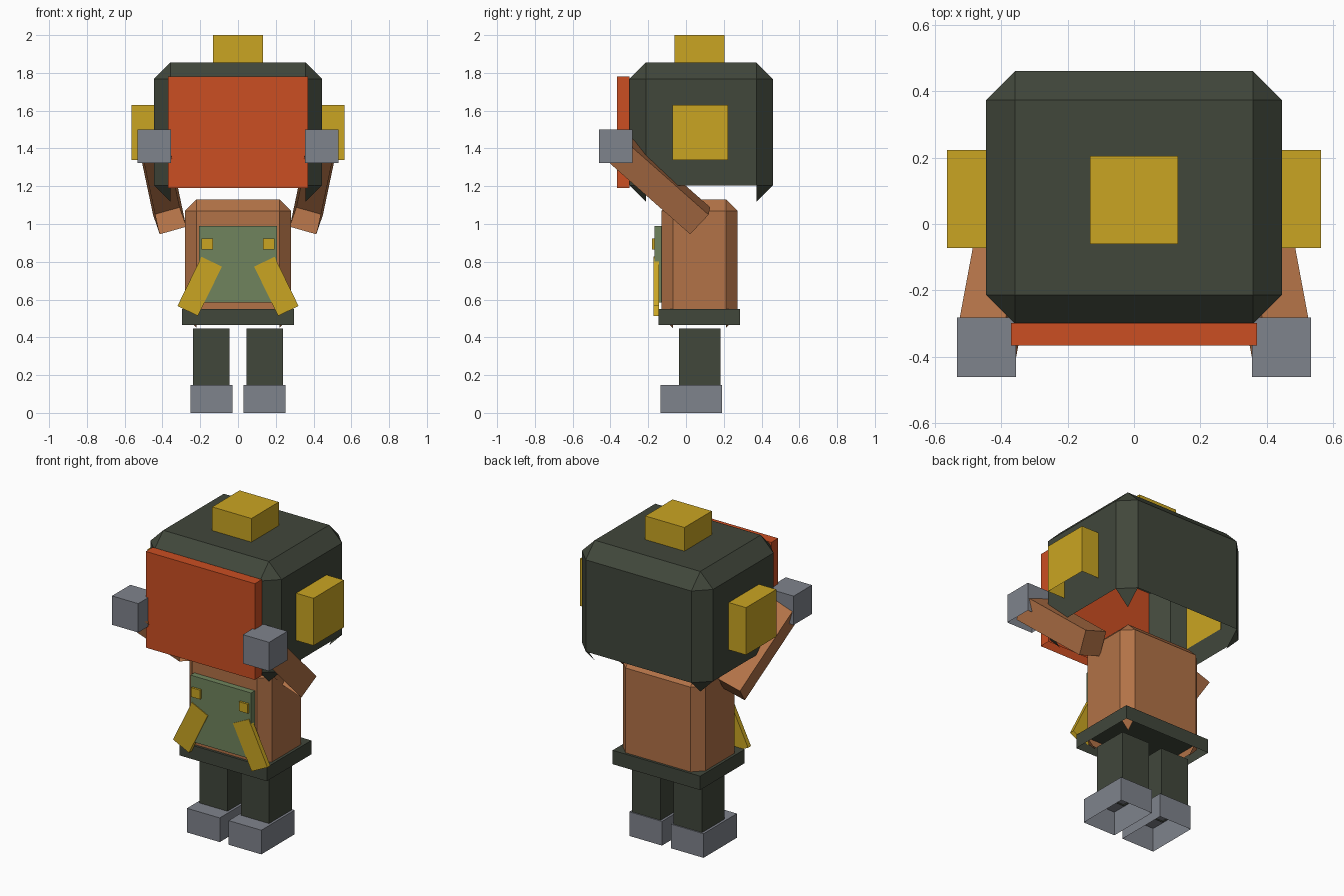
import bpy
import bmesh
from math import radians
from mathutils import Matrix, Vector

if "Cube" in bpy.data.objects:
    bpy.data.objects.remove(bpy.data.objects["Cube"])


def make_material(name, srgb):
    linear = [((c / 255 + 0.055) / 1.055) ** 2.4 for c in srgb]
    mat = bpy.data.materials.new(name)
    mat.use_nodes = True
    mat.diffuse_color = (*linear, 1)
    bsdf = mat.node_tree.nodes["Principled BSDF"]
    bsdf.inputs["Base Color"].default_value = (*linear, 1)
    bsdf.inputs["Roughness"].default_value = 0.8
    return mat


dark_green = make_material("dark green", (65, 71, 59))
sage = make_material("sage green", (112, 132, 93))
brown = make_material("warm brown", (178, 114, 71))
grey = make_material("steel grey", (127, 131, 140))
gold = make_material("gold", (202, 165, 34))
orange = make_material("burnt orange", (203, 78, 34))


def block(name, mat, size, frame, chamfer=0, open_front=False):
    """Box shell without its underside, optionally chamfered, placed by frame."""
    bm = bmesh.new()
    bmesh.ops.create_cube(bm, size=1)
    bmesh.ops.scale(bm, vec=size, verts=bm.verts)
    if chamfer:
        bmesh.ops.bevel(bm, geom=bm.edges[:], offset=chamfer, segments=1,
                        affect='EDGES', profile=0.5)
    bm.normal_update()
    # The underside and its sloped rims are open; corner points remain
    gone = [f for f in bm.faces if f.normal.z < -0.65
            or (open_front and f.normal.y < -0.9)]
    bmesh.ops.delete(bm, geom=gone, context='FACES')
    bm.transform(frame)
    if frame.determinant() < 0:
        bmesh.ops.reverse_faces(bm, faces=bm.faces[:])
    bm.normal_update()
    mesh = bpy.data.meshes.new(name)
    bm.to_mesh(mesh)
    bm.free()
    mesh.materials.append(mat)
    obj = bpy.data.objects.new(name, mesh)
    bpy.context.collection.objects.link(obj)
    return obj


def span(name, mat, x, y, z, mirror=Matrix(), **options):
    """Axis-aligned block given by its ranges."""
    size = [b - a for a, b in (x, y, z)]
    middle = Vector([(a + b) / 2 for a, b in (x, y, z)])
    return block(name, mat, size, mirror @ Matrix.Translation(middle), **options)


# Head, face plate and top block
span("head", dark_green, (-0.445, 0.445), (-0.30, 0.46), (1.118, 1.855),
     chamfer=0.087, open_front=True)
span("face_plate", orange, (-0.37, 0.37), (-0.365, -0.298), (1.19, 1.78))
span("top_block", gold, (-0.133, 0.133), (-0.06, 0.205), (1.85, 2.0))

# Body, belt and bib
span("torso", brown, (-0.28, 0.28), (-0.13, 0.272), (0.45, 1.13), chamfer=0.06)
span("belt", dark_green, (-0.297, 0.297), (-0.145, 0.287), (0.465, 0.55))
span("bib", sage, (-0.206, 0.206), (-0.167, -0.13), (0.585, 0.99))

for side, s in (("left", 1), ("right", -1)):
    flip = Matrix.Diagonal((s, 1, 1, 1))

    # Ears, hands, legs, feet and bib buttons
    span(side + "_ear", gold, (0.44, 0.563), (-0.072, 0.222), (1.34, 1.63), flip)
    span(side + "_hand", grey, (0.355, 0.533), (-0.46, -0.282), (1.323, 1.5), flip)
    span(side + "_leg", dark_green, (0.045, 0.237), (-0.037, 0.183), (0.14, 0.447), flip)
    span(side + "_foot", grey, (0.03, 0.252), (-0.134, 0.19), (0, 0.148), flip)
    span(side + "_button", gold, (0.132, 0.192), (-0.18, -0.16), (0.865, 0.922), flip)

    # Strap hanging outwards across the bib
    lean = Matrix.Rotation(radians(-26), 4, 'Y')
    place = Matrix.Translation((0.203, -0.158, 0.67))
    block(side + "_strap", gold, (0.12, 0.028, 0.29), flip @ place @ lean)

    # Raised arm from shoulder to hand
    shoulder, hand = Vector((0.362, 0.075, 1.017)), Vector((0.445, -0.37, 1.41))
    along = (shoulder - hand).normalized()
    across = Vector((0.96, -0.06, -0.27))
    across = (across - across.project(along)).normalized()
    axes = Matrix((across, along, across.cross(along))).transposed().to_4x4()
    place = Matrix.Translation((shoulder + hand) / 2)
    block(side + "_arm", brown, (0.146, (shoulder - hand).length, 0.146),
          flip @ place @ axes)
